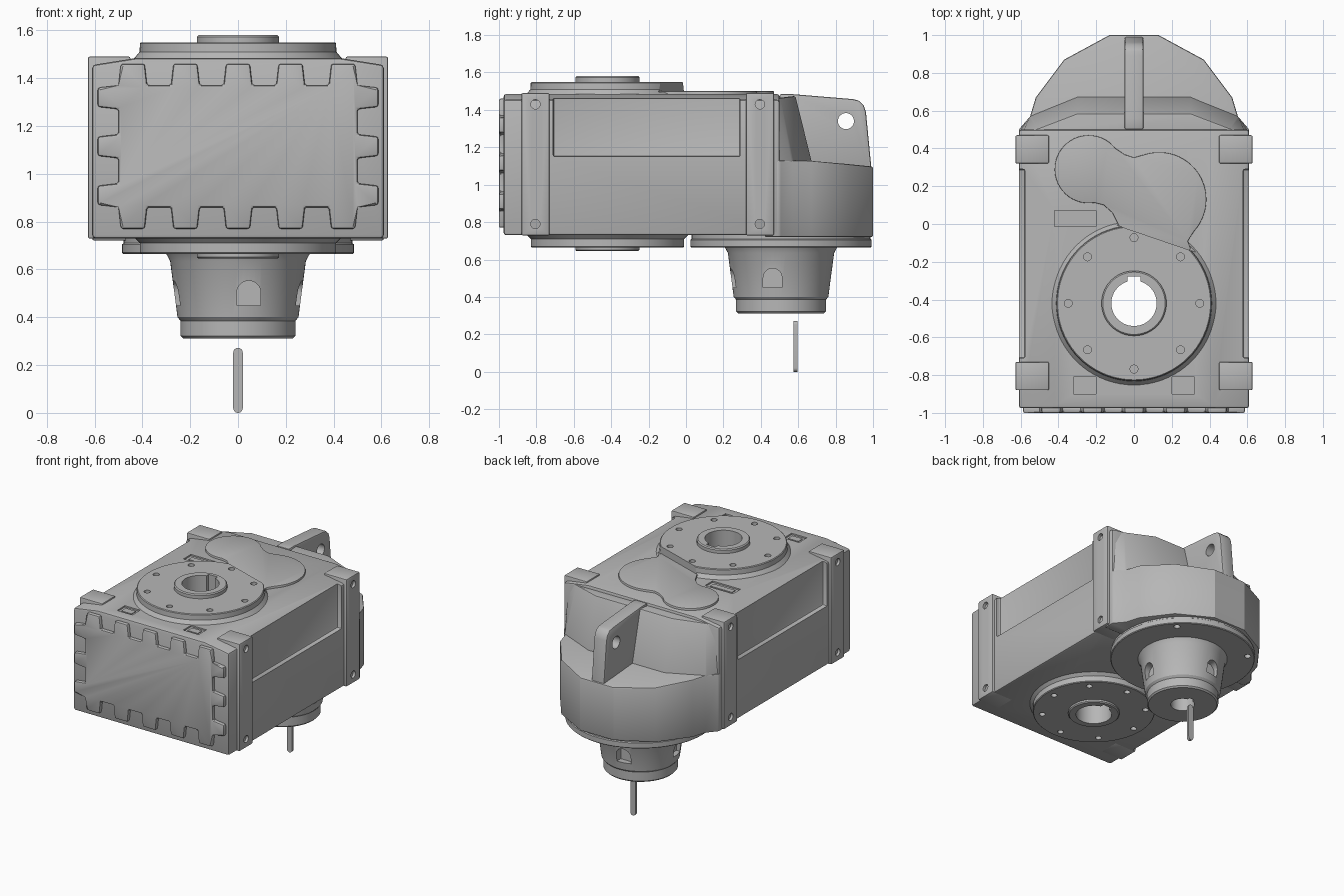
import bpy, bmesh
from math import sin, cos, pi, radians, atan2
from mathutils import Matrix, Vector

if "Cube" in bpy.data.objects:
    bpy.data.objects.remove(bpy.data.objects["Cube"], do_unlink=True)

GREY = (0.47, 0.47, 0.47, 1)
paint = bpy.data.materials.new("housing grey")
paint.use_nodes = True
paint.diffuse_color = GREY
paint.node_tree.nodes["Principled BSDF"].inputs["Base Color"].default_value = GREY
parts = []


def apply(ob, kind, **settings):
    mod = ob.modifiers.new(kind, kind)
    for key, value in settings.items():
        setattr(mod, key, value)
    bpy.ops.object.select_all(action='DESELECT')
    bpy.context.view_layer.objects.active = ob
    ob.select_set(True)
    bpy.ops.object.modifier_apply(modifier=mod.name)


def loft(name, rings, bevel=0.0, closed=False, cutter=False):
    """Skin a list of equal rings of points, capped or closed on itself."""
    bm = bmesh.new()
    rows = [[bm.verts.new(p) for p in ring] for ring in rings]
    n = len(rows[0])
    pairs = list(zip(rows, rows[1:])) + ([(rows[-1], rows[0])] if closed else [])
    for a, b in pairs:
        for i in range(n):
            j = (i + 1) % n
            bm.faces.new((a[i], a[j], b[j], b[i]))
    if not closed:
        bm.faces.new(rows[0])
        bm.faces.new(rows[-1])
    bmesh.ops.recalc_face_normals(bm, faces=bm.faces)
    mesh = bpy.data.meshes.new(name)
    bm.to_mesh(mesh)
    bm.free()
    ob = bpy.data.objects.new(name, mesh)
    bpy.context.scene.collection.objects.link(ob)
    if bevel:
        apply(ob, 'BEVEL', width=bevel, segments=2, limit_method='ANGLE', angle_limit=radians(30))
    if cutter:
        ob.hide_render = True
    else:
        mesh.materials.append(paint)
        parts.append(ob)
    return ob


def prism(name, outline, lo, hi, axis='z', **kw):
    """Extrude an outline along one axis."""
    place = {'x': lambda a, b, h: (h, a, b), 'y': lambda a, b, h: (a, h, b),
             'z': lambda a, b, h: (a, b, h)}[axis]
    return loft(name, [[place(a, b, h) for a, b in outline] for h in (lo, hi)], **kw)


def arc(cx, cy, r, start=0, end=360, n=32):
    full = end - start == 360
    steps = n if full else n + 1
    angles = [radians(start + (end - start) * i / n) for i in range(steps)]
    return [(cx + r * cos(t), cy + r * sin(t)) for t in angles]


def rect(x0, x1, y0, y1):
    return [(x0, y0), (x1, y0), (x1, y1), (x0, y1)]


def lathe(name, profile, cy, n=72):
    rings = [[(r * cos(t), cy + r * sin(t), z) for r, z in profile]
             for t in (2 * pi * i / n for i in range(n))]
    return loft(name, rings, closed=True)


def cut(ob, cutters):
    for c in cutters:
        apply(ob, 'BOOLEAN', object=c, operation='DIFFERENCE', solver='EXACT')
        bpy.data.objects.remove(c, do_unlink=True)


def cutter(outline, lo, hi, axis='z', **kw):
    return prism("cutter", outline, lo, hi, axis, cutter=True, **kw)


FLANGE_Y, INPUT_Y, BORE = -0.42, 0.508, 0.12

# Main housing with a shallow roof, recessed upper sides and nameplate pockets
housing = prism("housing", [(-.61, .73), (.61, .73), (.61, 1.455), (.42, 1.485),
                            (-.42, 1.485), (-.61, 1.455)], -.975, .5, 'y', bevel=.014)
cuts = [cutter(arc(0, FLANGE_Y, .3), .6, 1.7)]
for s in (-1, 1):
    x0, x1 = sorted((s * .577, s * .7))
    cuts.append(cutter(rect(x0, x1, -.71, .29), 1.15, 1.7, bevel=.01))
for x, y, w, h in ((-.31, .03, .11, .042), (-.26, -.855, .06, .044), (.26, -.855, .06, .044)):
    cuts.append(cutter(rect(x - w, x + w, y - h, y + h), 1.475, 1.6))
cut(housing, cuts)

# Raised characterless blocks inside the nameplate pockets
for x, y, w, h in ((-.31, .03, .085, .02), (-.26, -.855, .04, .025), (.26, -.855, .04, .025)):
    prism("nameplate", rect(x - w, x + w, y - h, y + h), 1.47, 1.48)

# Corner mounting pads with bolt holes
for side in (-1, 1):
    for y0 in (-.88, .32):
        x0, x1 = sorted((side * .45, side * .628))
        pad = prism("corner_pad", rect(x0, x1, y0, y0 + .15), .729, 1.49, bevel=.008)
        h0, h1 = sorted((side * .57, side * .7))
        cut(pad, [cutter(arc(y0 + .075, z, .025, n=20), h0, h1, 'x') for z in (.79, 1.43)])

# Front cover with tabs along every edge
half = []
for cx in (-.44, -.22, 0, .22, .44):
    half += [(cx - .06, .86), (cx - .05, .77), (cx + .05, .77), (cx + .06, .86)]
for cz in (.91, 1.115, 1.32):
    half += [(.5, cz - .05), (.587, cz - .04), (.587, cz + .04), (.5, cz + .05)]
prism("front_cover", half + [(-x, 2.23 - z) for x, z in half], -1, -.965, 'y', bevel=.01)

# Output flange and hollow shaft, running through the housing
flange = lathe("output_flange", [
    (BORE, .645), (.165, .645), (.172, .652), (.172, .665), (.405, .665), (.41, .67),
    (.41, .71), (.435, .735), (.435, 1.482), (.412, 1.51), (.41, 1.545), (.405, 1.55),
    (.172, 1.55), (.172, 1.573), (.165, 1.58), (BORE, 1.58)], FLANGE_Y)
cuts = [cutter(rect(-.035, .035, FLANGE_Y + .05, FLANGE_Y + .142), .6, 1.7)]
for i in range(8):
    t = i * pi / 4
    hole = arc(.348 * cos(t), FLANGE_Y + .348 * sin(t), .021, n=16)
    cuts += [cutter(hole, 1.515, 1.6), cutter(hole, .6, .7)]
chord = cutter(rect(-.6, .6, .362, .6), 1.495, 1.7)
chord.data.transform(Matrix.Translation((0, FLANGE_Y, 0)) @ Matrix.Rotation(atan2(-.13, .38), 4, 'Z'))
cut(flange, cuts + [chord])

# Two-lobed gear cover on top
outline = arc(.133, .13, .25, -42, 108, 28) + [(0, .352), (-.05, .368)]
outline += arc(-.24, .29, .18, 38, 280, 32)
outline += [(-.16, .1), (-.115, .06), (-.08, -.01), (-.05, -.12), (.25, -.2), (.3, -.13), (.285, -.09)]
prism("gear_cover", outline, 1.46, 1.5, bevel=.004)

# Faceted rear bulge: lower drum and sloping upper shoulder
right = [(.61, .42), (.61, .5), (.55, .57), (.52, .67), (.37, .87), (.13, 1.0)]
plan = right + [(-x, y) for x, y in reversed(right)]
loft("rear_drum", [[(x, y, .72) for x, y in plan],
                   [(x, y, 1.13 - .1 * max(0, y - .67)) for x, y in plan]], bevel=.01)


def shoulder(points):
    return points + [(-x, y, z) for x, y, z in reversed(points)]


loft("rear_shoulder", [
    shoulder([(.605, .4, 1.08), (.605, .49, 1.08), (.55, .57, 1.08), (.3, .68, 1.08)]),
    shoulder([(.605, .4, 1.13), (.605, .49, 1.13), (.55, .57, 1.13), (.3, .67, 1.13)]),
    shoulder([(.605, .4, 1.455), (.6, .47, 1.455), (.51, .505, 1.465), (.3, .585, 1.475)])],
    bevel=.01)

# Lifting lug with eye
lug = prism("lifting_lug", [(.5, 1.05), (.99, 1.05), (.99, 1.1), (.962, 1.39), (.95, 1.425),
                            (.925, 1.45), (.89, 1.458), (.56, 1.485), (.5, 1.485)],
            -.05, .05, 'x', bevel=.01)
cut(lug, [cutter(arc(.855, 1.34, .043), -.2, .2, 'x')])

# Input adapter: round flange, tapered neck, blind bore and arched pockets
adapter = lathe("input_adapter", [
    (.08, .312), (.23, .312), (.24, .322), (.24, .385), (.253, .4), (.284, .635),
    (.3, .665), (.48, .665), (.485, .67), (.485, .705), (.478, .71), (.478, .75), (.08, .75)], INPUT_Y)
cuts = [cutter(rect(-.02, .02, INPUT_Y + .05, INPUT_Y + .098), .2, .62)]
arch = [(-.005, .45), (.095, .45)] + arc(.045, .503, .05, 0, 180, 14)
for i in range(4):
    pocket = cutter(arch, -.4, -.215, 'y')
    turn = Matrix.Rotation(i * pi / 2, 4, 'Z')
    if i == 1:
        turn = turn @ Matrix.Translation((-.09, 0, 0))
    pocket.data.transform(Matrix.Translation((0, INPUT_Y, 0)) @ turn)
    cuts.append(pocket)
for sx in (-1, 1):
    for sy in (-1, 1):
        cuts.append(cutter(arc(sx * .31, INPUT_Y + sy * .31, .022, n=16), .6, .7))
cut(adapter, cuts)

# Loose shaft key below the bore
prism("shaft_key", arc(0, .02, .02, 180, 360, 12) + arc(0, .252, .02, 0, 180, 12), .576, .596, 'y')

# Smooth curved surfaces, keep edges crisp
bpy.ops.object.select_all(action='DESELECT')
for ob in parts:
    ob.select_set(True)
bpy.context.view_layer.objects.active = parts[0]
bpy.ops.object.shade_smooth_by_angle(angle=radians(25))
